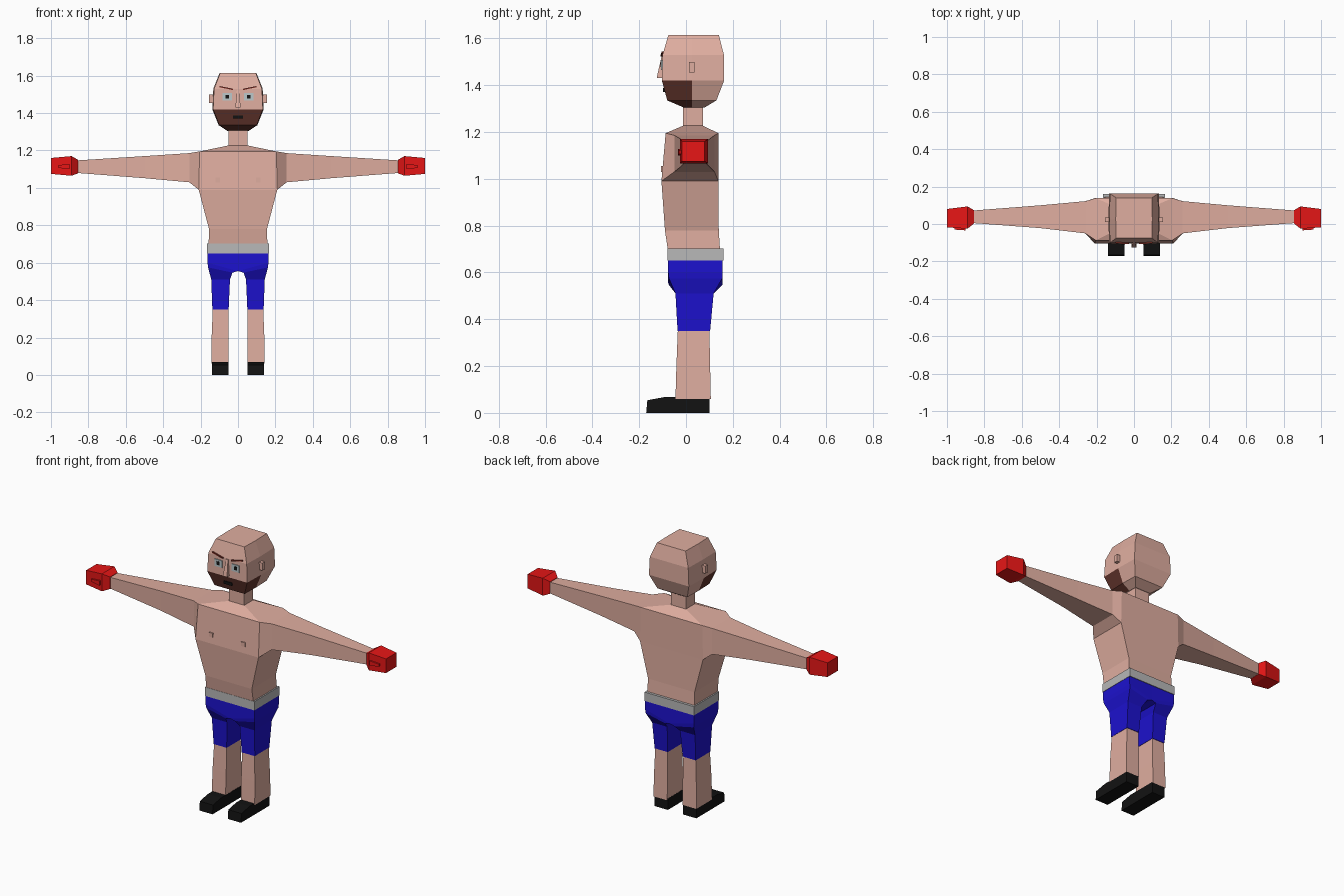
import bpy, bmesh

if "Cube" in bpy.data.objects:
    bpy.data.objects.remove(bpy.data.objects["Cube"])

COLORS = {
    "skin": (.74, .42, .35), "red": (.80, .008, .008), "blue": (.012, .006, .62),
    "silver": (.48, .48, .48), "beard": (.12, .035, .025), "black": (.006, .006, .006),
    "eye_white": (.5, .58, .6), "brow": (.22, .03, .02),
}
MATS = {}
for key, rgb in COLORS.items():
    MATS[key] = bpy.data.materials.new(key)
    MATS[key].diffuse_color = (*rgb, 1)


def zring(z, x0, x1, y0, y1, z_outer=None):
    """Rectangle across the z axis; z_outer tilts the x1 side."""
    zo = z if z_outer is None else z_outer
    return [(x0, y0, z), (x1, y0, zo), (x1, y1, zo), (x0, y1, z)]


def xring(x, y0, y1, z0, z1):
    return [(x, y0, z0), (x, y1, z0), (x, y1, z1), (x, y0, z1)]


def loft(name, rings, mats, mirror=False, caps=(True, True), drop=None, paint=None):
    """Skin a chain of rings, then drop hidden faces and paint the second material."""
    bm = bmesh.new()
    loops = [[bm.verts.new(p) for p in ring] for ring in rings]
    n = len(rings[0])
    for a, b in zip(loops, loops[1:]):
        for i in range(n):
            j = (i + 1) % n
            bm.faces.new((a[i], a[j], b[j], b[i]))
    ends = [bm.faces.new(loops[0]), bm.faces.new(loops[-1])]
    bmesh.ops.recalc_face_normals(bm, faces=bm.faces[:])
    dead = [f for f, keep in zip(ends, caps) if not keep]
    for f in bm.faces:
        if f not in dead and drop and drop(f):
            dead.append(f)
        elif paint and paint(f):
            f.material_index = 1
    bmesh.ops.delete(bm, geom=dead, context='FACES')
    mesh = bpy.data.meshes.new(name)
    bm.to_mesh(mesh)
    bm.free()
    for m in mats.split():
        mesh.materials.append(MATS[m])
    ob = bpy.data.objects.new(name, mesh)
    bpy.context.collection.objects.link(ob)
    if mirror:
        ob.modifiers.new("mirror", 'MIRROR')
    return ob


def box(name, x0, x1, y0, y1, z0, z1, mat, mirror=False):
    return loft(name, [zring(z0, x0, x1, y0, y1), zring(z1, x0, x1, y0, y1)], mat, mirror)


# Torso and neck, open where the arms attach
torso = [(.70, .157, -.078, .145), (.78, .155, -.09, .14), (.99, .21, -.105, .138),
         (1.195, .205, -.087, .138), (1.227, .05, -.012, .072), (1.32, .05, -.012, .072)]
loft("torso", [zring(z, -w, w, a, b) for z, w, a, b in torso], "skin", caps=(False, False),
     drop=lambda f: abs(f.normal.x) > .9 and 1 < f.calc_center_median().z < 1.19)

# Arms
loft("arms", [
    [(.21, -.105, .99), (.21, .138, .99), (.205, .138, 1.195), (.205, -.087, 1.195)],
    xring(.26, -.05, .122, 1.03, 1.186), xring(.50, -.022, .10, 1.052, 1.17),
    xring(.86, .005, .072, 1.08, 1.147)], "skin", True, caps=(False, False))

# Gloves with thumbs
loft("gloves", [xring(.855, .003, .073, 1.078, 1.15), xring(.89, -.025, .094, 1.065, 1.17),
                xring(1.0, -.018, .08, 1.075, 1.16)], "red", True)
loft("thumbs", [xring(.90, -.034, -.015, 1.10, 1.128), xring(.96, -.03, -.015, 1.107, 1.122)],
     "red", True)

# Waistband
box("waistband", -.165, .165, -.08, .16, .65, .703, "silver")

# Shorts: one half, mirrored
loft("shorts", [
    zring(.655, 0, .163, -.076, .156), zring(.555, 0, .163, -.076, .157, .60),
    zring(.547, .03, .16, -.073, .155, .575), zring(.51, .043, .143, -.045, .118),
    zring(.35, .05, .137, -.036, .103)], "blue", True, caps=(False, True),
    drop=lambda f: all(abs(v.co.x) < 1e-5 for v in f.verts))

# Lower legs and shoes
loft("lower_legs", [zring(.352, .052, .135, -.035, .10), zring(.20, .05, .141, -.041, .103),
                    zring(.06, .052, .143, -.045, .106)], "skin", True, caps=(False, False))
loft("shoes", [[(x, -.17, 0), (x, .10, 0), (x, .10, .068), (x, -.09, .068), (x, -.165, .054)]
               for x in (.051, .139)], "black", True)

# Head, with the lower front faces painted as the beard
head = [(1.615, .095, -.075, .14), (1.53, .128, -.10, .162), (1.42, .133, -.103, .163),
        (1.335, .10, -.08, .13), (1.305, .055, -.01, .08)]
loft("head", [[(-w, a, z), (w, a, z), (w * 1.03, .025, z), (w, b, z), (-w, b, z), (-w * 1.03, .025, z)]
              for z, w, a, b in head], "skin beard",
     paint=lambda f: f.calc_center_median().z < 1.40 and f.calc_center_median().y < .015)

# Facial features
box("ears", .125, .155, .012, .036, 1.455, 1.50, "skin", True)
loft("nose", [zring(1.43, -.014, .014, -.125, -.095), zring(1.455, -.012, .012, -.12, -.095),
              zring(1.525, -.006, .006, -.104, -.095)], "skin")
box("eyes", .032, .082, -.106, -.095, 1.466, 1.508, "eye_white", True)
box("pupils", .048, .068, -.109, -.10, 1.478, 1.498, "black", True)
loft("eyebrows", [xring(.028, -.108, -.09, 1.523, 1.530), xring(.10, -.104, -.085, 1.538, 1.545)],
     "brow", True)
box("mouth", -.027, .027, -.098, -.085, 1.37, 1.388, "black")

# Nipples
box("nipples", .095, .12, -.106, -.09, 1.03, 1.055, "skin", True)

for m in bpy.data.materials:
    if m.users and not m.is_grease_pencil:
        m.use_nodes = True
        m.node_tree.nodes["Principled BSDF"].inputs["Base Color"].default_value = m.diffuse_color
